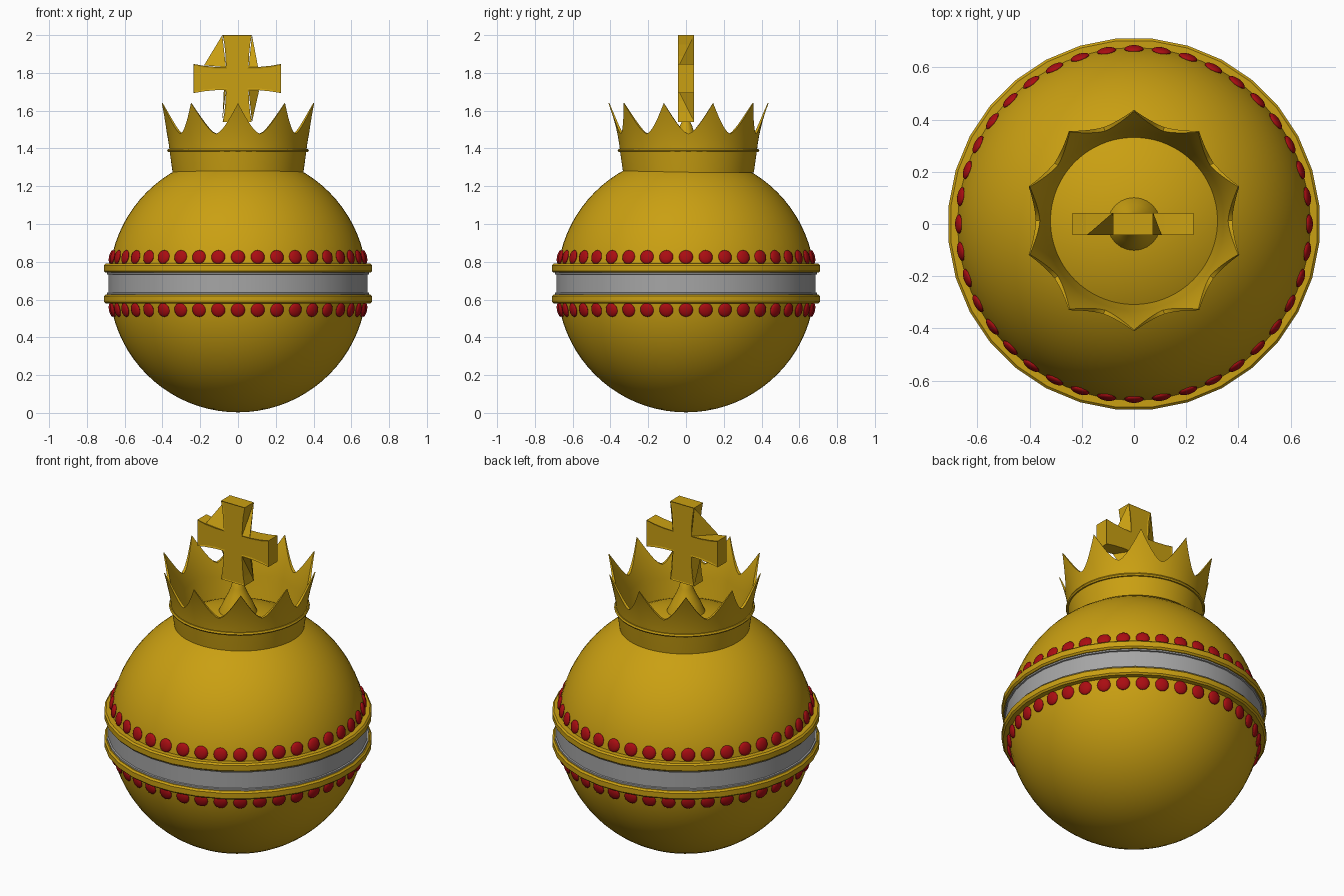
import bpy, bmesh, math
from mathutils import Vector, Matrix

if "Cube" in bpy.data.objects:
    bpy.data.objects.remove(bpy.data.objects["Cube"])


def material(name, rgb):
    m = bpy.data.materials.new(name)
    m.diffuse_color = (*rgb, 1)
    m.use_nodes = True
    m.node_tree.nodes["Principled BSDF"].inputs["Base Color"].default_value = m.diffuse_color
    return m


GOLD = material("gold", (0.59, 0.35, 0.006))
RED = material("red", (0.40, 0.004, 0.006))
SILVER = material("silver", (0.38, 0.38, 0.38))
CZ, R = 0.686, 0.683


def finish(name, bm, mat=None, smooth=35, recalc=True):
    if recalc:
        bmesh.ops.recalc_face_normals(bm, faces=bm.faces)
    me = bpy.data.meshes.new(name)
    bm.to_mesh(me)
    bm.free()
    ob = bpy.data.objects.new(name, me)
    bpy.context.collection.objects.link(ob)
    if mat:
        me.materials.append(mat)
    if smooth:
        bpy.ops.object.select_all(action='DESELECT')
        ob.select_set(True)
        bpy.context.view_layer.objects.active = ob
        bpy.ops.object.shade_smooth_by_angle(angle=math.radians(smooth))
    return ob


def lathe(name, profile, n, mat=None, closed=True, phase=0.0, y=0.0):
    """Turn an (r, z) profile around the z axis."""
    bm = bmesh.new()
    rings = []
    for i in range(n):
        a = 2 * math.pi * (i + phase) / n
        rings.append([bm.verts.new((r * math.cos(a), y + r * math.sin(a), z)) for r, z in profile])
    m = len(profile)
    for i in range(n):
        a, b = rings[i], rings[(i + 1) % n]
        for j in range(m if closed else m - 1):
            k = (j + 1) % m
            bm.faces.new((a[j], b[j], b[k], a[k]))
    return finish(name, bm, mat)


# orb
bm = bmesh.new()
bmesh.ops.create_uvsphere(bm, u_segments=64, v_segments=40, radius=R,
                          matrix=Matrix.Translation((0, 0, CZ)))
finish("orb", bm, GOLD)

# silver belt with thin lips, and the two gold rims around it
lathe("belt", [(0.65, 0.62), (0.698, 0.62), (0.698, 0.636), (0.690, 0.638),
               (0.690, 0.732), (0.698, 0.734), (0.698, 0.75), (0.65, 0.75)], 32, SILVER, phase=0.5)
for name, z in (("upper_rim", 0.766), ("lower_rim", 0.603)):
    lathe(name, [(0.65, z - 0.024), (0.704, z - 0.024), (0.713, z - 0.015),
                 (0.713, z + 0.015), (0.704, z + 0.024), (0.65, z + 0.024)], 32, GOLD, phase=0.5)

# rows of flattened red gems
for row, s in (("upper", 1), ("lower", -1)):
    bm = bmesh.new()
    tilt = math.asin(0.14 / R) * s
    for i in range(40):
        mtx = (Matrix.Translation((0, 0, CZ - 0.001)) @ Matrix.Rotation(2 * math.pi * i / 40, 4, 'Z')
               @ Matrix.Rotation(-tilt, 4, 'Y') @ Matrix.Translation((R + 0.001, 0, 0))
               @ Matrix.Diagonal((0.014, 0.037, 0.037, 1)))
        bmesh.ops.create_uvsphere(bm, u_segments=14, v_segments=10, radius=1, matrix=mtx)
    finish(f"{row}_gems", bm, RED)

# crown: flaring wall with ten points
CY, N, SUB = 0.013, 10, 12
bm = bmesh.new()
cols = []
for i in range(N * SUB):
    t = abs((i % SUB) / (SUB / 2) - 1)          # 1 at a tip, 0 in a valley
    top = 1.477 + 0.163 * t ** 1.55
    a = math.pi / 2 + 2 * math.pi * (i / SUB) / N
    outer, inner = [], []
    for j in range(7):
        z = 1.385 + (top - 1.385) * j / 6
        u = (z - 1.385) / 0.255
        r = 0.362 + 0.026 * u + 0.036 * u * u
        outer.append((r, z))
        inner.append((r - 0.022 + 0.017 * u, z))
    loop = [(0.346, 1.272)] + outer + inner[::-1] + [(0.316, 1.272)]
    cols.append([bm.verts.new((r * math.cos(a), CY + r * math.sin(a), z)) for r, z in loop])
m = len(cols[0])
for i in range(len(cols)):
    a, b = cols[i], cols[(i + 1) % len(cols)]
    for j in range(m):
        k = (j + 1) % m
        bm.faces.new((a[j], b[j], b[k], a[k]))
finish("crown", bm, GOLD)
lathe("crown_ring", [(0.35, 1.380), (0.370, 1.380), (0.375, 1.388), (0.370, 1.397), (0.35, 1.397)],
      40, GOLD, y=CY)

# tapered foot carrying the cross
lathe("cross_foot", [(0.0001, 1.34), (0.106, 1.345), (0.100, 1.365), (0.075, 1.42), (0.052, 1.465),
                     (0.038, 1.50), (0.033, 1.52), (0.022, 1.54), (0.0001, 1.547)],
      24, GOLD, closed=False)

# cross with flared arms
X0, Z0, D = -0.004, 1.77, 0.042
outline = []
for q in range(4):
    length = (0.231, 0.23, 0.231, 0.23)[q]
    c, s = math.cos(q * math.pi / 2), math.sin(q * math.pi / 2)
    for u, v in ((0.06, -0.06), (0.12, -0.062), (0.18, -0.068), (length, -0.077),
                 (length, 0.077), (0.18, 0.068), (0.12, 0.062)):
        outline.append((X0 + u * c - v * s, Z0 + u * s + v * c))
bm = bmesh.new()
face = bm.faces.new([bm.verts.new((x, -D, z)) for x, z in outline])
ext = bmesh.ops.extrude_face_region(bm, geom=[face])
bmesh.ops.translate(bm, vec=(0, 2 * D, 0), verts=[v for v in ext["geom"] if isinstance(v, bmesh.types.BMVert)])
bmesh.ops.recalc_face_normals(bm, faces=bm.faces)
caps = [f for f in bm.faces if len(f.verts) > 4]
bmesh.ops.inset_individual(bm, faces=caps, thickness=0.009, depth=-0.003)
bmesh.ops.triangulate(bm, faces=[f for f in bm.faces if len(f.verts) > 4])
finish("cross", bm, GOLD, smooth=0)

# slanted webs between the arms of the cross, facing away from its centre
bm = bmesh.new()
for tip, arm, corner in (((-0.083, 2.0), (-0.18, 1.84), (-0.064, 1.83)),
                         ((0.074, 2.0), (0.106, 1.832), (0.056, 1.83)),
                         ((-0.083, 1.54), (-0.075, 1.709), (-0.064, 1.71)),
                         ((0.074, 1.54), (0.112, 1.708), (0.056, 1.71))):
    t = bm.verts.new((tip[0], D, tip[1]))
    f = bm.verts.new((arm[0], -D, arm[1]))
    for y in (-D, D):
        face = bm.faces.new((t, f, bm.verts.new((corner[0], y, corner[1]))))
        face.normal_update()
        if face.normal.dot(Vector((tip[0] + arm[0], 0, tip[1] + arm[1] - 2 * Z0))) < 0:
            face.normal_flip()
finish("cross_webs", bm, GOLD, smooth=0, recalc=False)
